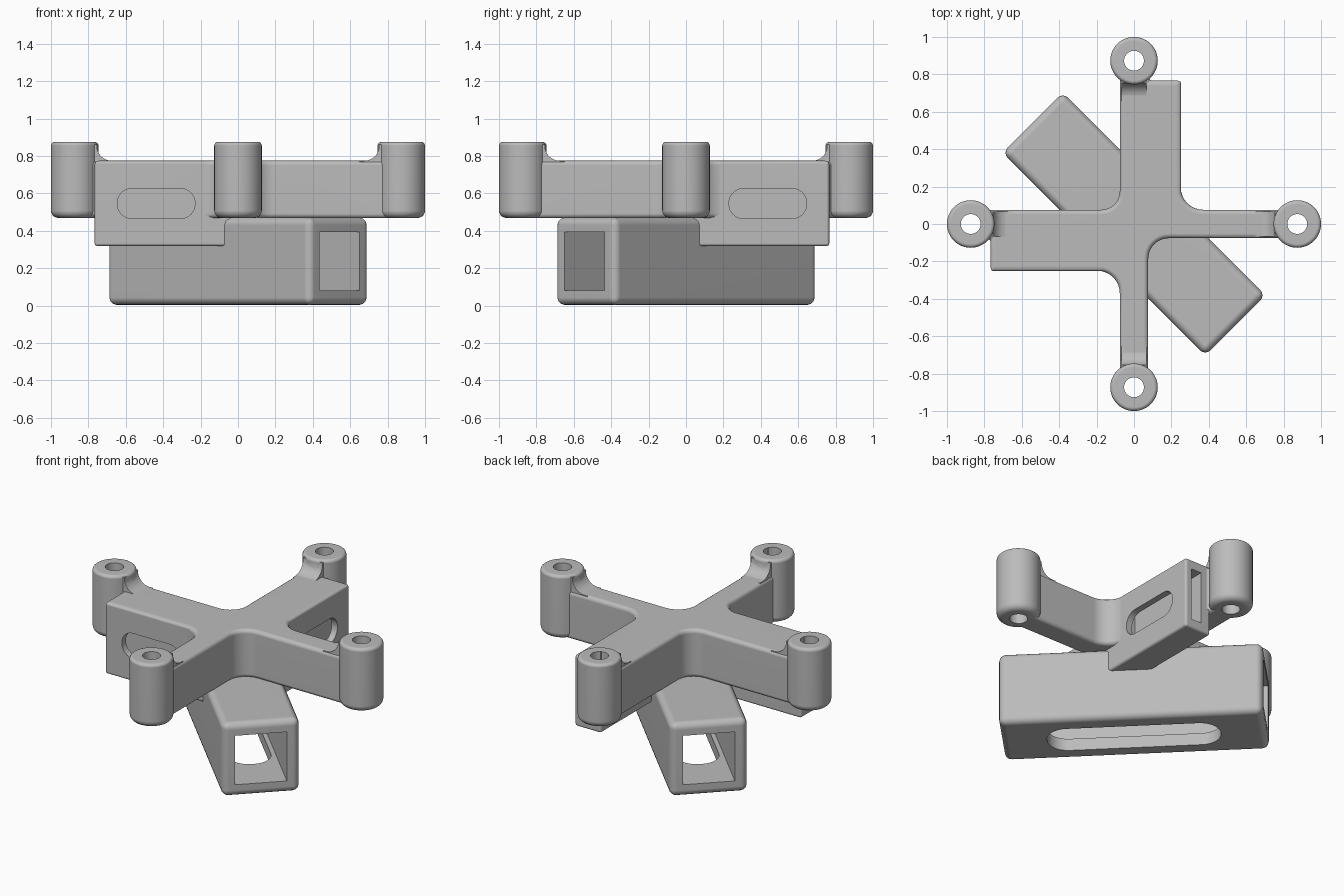
import bpy, bmesh, math
from mathutils import Matrix, Vector

cube = bpy.data.objects.get("Cube")
if cube:
    bpy.data.objects.remove(cube, do_unlink=True)

grey = bpy.data.materials.new("plain_grey")
grey.use_nodes = True
grey.diffuse_color = (0.5, 0.5, 0.5, 1)
grey.node_tree.nodes["Principled BSDF"].inputs["Base Color"].default_value = (0.5, 0.5, 0.5, 1)


def rounded(points, steps=8):
    """Replace each corner (x, y, radius) with a fillet arc."""
    out = []
    for i, p in enumerate(points):
        here = Vector(p[:2])
        r = p[2] if len(p) > 2 else 0
        if not r:
            out.append(here)
            continue
        a = (Vector(points[i - 1][:2]) - here).normalized()
        b = (Vector(points[(i + 1) % len(points)][:2]) - here).normalized()
        half = a.angle(b) / 2
        centre = here + (a + b).normalized() * (r / math.sin(half))
        start = here + a * (r / math.tan(half)) - centre
        end = here + b * (r / math.tan(half)) - centre
        turn = math.atan2(start.x * end.y - start.y * end.x, start.dot(end))
        for k in range(steps + 1):
            out.append(centre + Matrix.Rotation(turn * k / steps, 2) @ start)
    return out


def apply(obj, kind, **settings):
    mod = obj.modifiers.new(kind.lower(), kind)
    for key, value in settings.items():
        setattr(mod, key, value)
    bpy.context.view_layer.objects.active = obj
    bpy.ops.object.modifier_apply(modifier=mod.name)


def prism(name, points, low, high, matrix=Matrix(), bevel=0):
    """Extrude a filleted outline from low to high, then place it."""
    bm = bmesh.new()
    face = bm.faces.new([bm.verts.new((p.x, p.y, low)) for p in rounded(points)])
    top = bmesh.ops.extrude_face_region(bm, geom=[face])["geom"]
    bmesh.ops.translate(bm, vec=(0, 0, high - low),
                        verts=[v for v in top if isinstance(v, bmesh.types.BMVert)])
    bm.transform(matrix)
    bmesh.ops.recalc_face_normals(bm, faces=bm.faces)
    mesh = bpy.data.meshes.new(name)
    bm.to_mesh(mesh)
    bm.free()
    mesh.materials.append(grey)
    obj = bpy.data.objects.new(name, mesh)
    bpy.context.collection.objects.link(obj)
    if bevel:
        apply(obj, "BEVEL", width=bevel, segments=4, limit_method="ANGLE",
              angle_limit=math.radians(40))
    return obj


def rect(x0, x1, y0, y1, r=0):
    return [(x0, y0, r), (x1, y0, r), (x1, y1, r), (x0, y1, r)]


def lathe(name, profile, matrix, steps=48):
    """Revolve a filleted profile that starts and ends on the axis."""
    bm = bmesh.new()
    verts = [bm.verts.new((p.x, 0, p.y)) for p in rounded(profile, 5)]
    edges = [bm.edges.new(pair) for pair in zip(verts, verts[1:])]
    bmesh.ops.spin(bm, geom=verts + edges, cent=(0, 0, 0), axis=(0, 0, 1),
                   angle=math.tau, steps=steps)
    bmesh.ops.remove_doubles(bm, verts=bm.verts, dist=0.0001)
    bm.transform(matrix)
    bmesh.ops.recalc_face_normals(bm, faces=bm.faces)
    mesh = bpy.data.meshes.new(name)
    bm.to_mesh(mesh)
    bm.free()
    mesh.materials.append(grey)
    obj = bpy.data.objects.new(name, mesh)
    bpy.context.collection.objects.link(obj)
    return obj


def combine(body, other, operation):
    apply(body, "BOOLEAN", object=other, operation=operation, solver="EXACT")
    bpy.data.objects.remove(other, do_unlink=True)


# Placement frames
diagonal = Matrix.Rotation(-math.pi / 4, 4, "Z")
swap = Matrix(((0, -1, 0, 0), (-1, 0, 0, 0), (0, 0, 1, 0), (0, 0, 0, 1)))
side_on = Matrix(((0, 0, 1, 0), (1, 0, 0, 0), (0, 1, 0, 0), (0, 0, 0, 1)))
upright = Matrix(((1, 0, 0, 0), (0, 0, 1, 0), (0, 1, 0, 0), (0, 0, 0, 1)))
quarters = [Matrix.Rotation(k * math.pi / 2, 4, "Z") for k in range(4)]
mirrors = [Matrix(), swap]

# Cross-shaped frame with two wide arms
A, W, E, P = 0.076, 0.25, 0.765, 0.87
frame = prism("mounting_frame", [
    (P, -A), (P, A), (W, A, 0.12), (W, E), (A, E), (A, P), (-A, P),
    (-A, A, 0.1), (-P, A), (-P, -A), (-E, -A), (-E, -W), (-A, -W, 0.12),
    (-A, -P), (A, -P), (A, -A, 0.11)], 0.467, 0.775, bevel=0.025)

# Diagonal sleeve below the frame
combine(frame, prism("sleeve", rect(-0.767, 0.767, -0.228, 0.228),
                     0.003, 0.471, diagonal, 0.04), "UNION")

# Deep pockets under the wide arms
for m in mirrors:
    combine(frame, prism("pocket", rect(0.066, 0.251, 0.02, 0.766),
                         0.318, 0.772, m, 0.015), "UNION")

# Posts, each with a curved gusset on the arm
for q in quarters:
    post = lathe("post", [(0, 0.468), (0.127, 0.468, 0.04), (0.127, 0.875, 0.02), (0, 0.875)],
                 q @ Matrix.Translation((0.873, 0, 0)))
    combine(frame, post, "UNION")
    gusset = prism("gusset", [(0.65, 0.74), (0.86, 0.74), (0.86, 0.862), (0.755, 0.862),
                              (0.755, 0.774, 0.08), (0.65, 0.774)], -0.068, 0.068, q @ upright)
    combine(frame, gusset, "UNION")

# Screw holes through the posts
for q in quarters:
    hole = lathe("hole", [(0, 0.3), (0.053, 0.3), (0.053, 1), (0, 1)],
                 q @ Matrix.Translation((0.873, 0, 0)))
    combine(frame, hole, "DIFFERENCE")

# Sleeve tunnel and the long slot in its floor
combine(frame, prism("tunnel", rect(-1, 1, -0.152, 0.152), 0.08, 0.393, diagonal), "DIFFERENCE")
combine(frame, prism("floor_slot", rect(-0.505, 0.505, -0.125, 0.125, 0.12),
                     -0.1, 0.2, diagonal), "DIFFERENCE")

# Pocket cavities and their side windows
for m in mirrors:
    combine(frame, prism("cavity", rect(0.135, 0.21, 0.17, 0.9), 0.375, 0.71, m), "DIFFERENCE")
    window = prism("window", rect(0.23, 0.645, 0.465, 0.626, 0.078), 0.17, 0.4, m @ side_on)
    combine(frame, window, "DIFFERENCE")

# Smooth finish with crisp edges
bpy.ops.object.select_all(action="DESELECT")
frame.select_set(True)
bpy.context.view_layer.objects.active = frame
bpy.ops.object.shade_smooth_by_angle(angle=math.radians(35))
finish = frame.modifiers.new("weighted_normals", "WEIGHTED_NORMAL")
finish.keep_sharp = True
